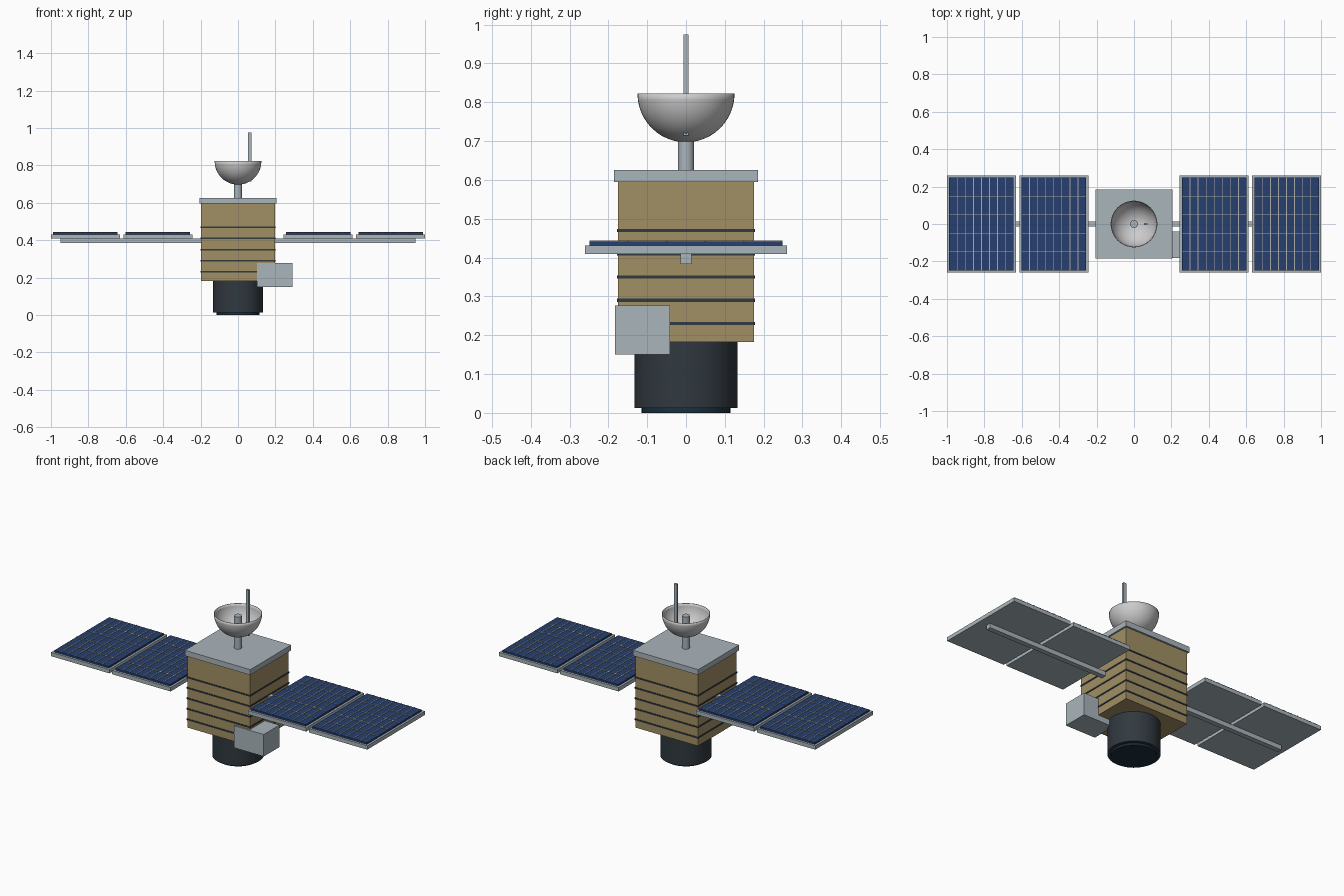
import bpy, bmesh, math
from mathutils import Matrix, Vector

if "Cube" in bpy.data.objects:
    bpy.data.objects.remove(bpy.data.objects["Cube"])


def material(name, rgb):
    m = bpy.data.materials.new(name)
    m.diffuse_color = (*rgb, 1)
    m.use_nodes = True
    m.node_tree.nodes["Principled BSDF"].inputs["Base Color"].default_value = m.diffuse_color
    return m


GOLD = material("gold_foil", (0.36, 0.28, 0.13))
METAL = material("pale_metal", (0.40, 0.46, 0.50))
DARK = material("dark_casing", (0.03, 0.04, 0.05))
GLASS = material("lens_glass", (0.01, 0.03, 0.05))
BLUE = material("solar_blue", (0.02, 0.05, 0.16))
LINE = material("cell_line", (0.42, 0.42, 0.38))
WHITE = material("dish_white", (0.72, 0.73, 0.72))


def finish(bm, name, mat, smooth=False):
    me = bpy.data.meshes.new(name)
    bm.to_mesh(me)
    bm.free()
    ob = bpy.data.objects.new(name, me)
    bpy.context.collection.objects.link(ob)
    me.materials.append(mat)
    if smooth:
        bpy.ops.object.select_all(action='DESELECT')
        ob.select_set(True)
        bpy.context.view_layer.objects.active = ob
        bpy.ops.object.shade_smooth_by_angle(angle=math.radians(35))
    return ob


def boxes(name, mat, *spans):
    """Each span is (x0, x1, y0, y1, z0, z1)."""
    bm = bmesh.new()
    for x0, x1, y0, y1, z0, z1 in spans:
        mid = Vector((x0 + x1, y0 + y1, z0 + z1)) / 2
        size = Matrix.Diagonal((x1 - x0, y1 - y0, z1 - z0, 1))
        bmesh.ops.create_cube(bm, size=1, matrix=Matrix.Translation(mid) @ size)
    return finish(bm, name, mat)


def cylinder(name, mat, r, z0, z1, sides=48):
    bm = bmesh.new()
    bmesh.ops.create_cone(bm, cap_ends=True, segments=sides, radius1=r, radius2=r,
                          depth=z1 - z0, matrix=Matrix.Translation((0, 0, (z0 + z1) / 2)))
    return finish(bm, name, mat, True)


# Main body, roof plate and dark foil seams
boxes("body", GOLD, (-.198, .198, -.175, .175, .183, .597))
boxes("roof_plate", METAL, (-.207, .207, -.185, .185, .595, .626))
for i in range(5):
    z = .23 + .06 * i
    boxes(f"body_seam_{i + 1}", DARK, (-.201, .201, -.178, .178, z - .004, z + .004))

# Telescope barrel and lens underneath
cylinder("barrel", DARK, .133, .012, .19)
cylinder("lens", GLASS, .114, 0, .02)

# Equipment box on the lower corner
boxes("equipment_box", METAL, (.102, .291, -.183, -.041, .151, .277))

# Solar wings: boom, framed panels and cell grid
for side, s in (("left", -1), ("right", 1)):
    a, b = sorted((s * .19, s * .95))
    boxes(f"{side}_boom", METAL, (a, b, -.014, .014, .384, .41))
    for label, cx in (("inner", .429), ("outer", .8155)):
        c, w, h = s * cx, .1845, .26
        boxes(f"{side}_{label}_panel_frame", METAL, (c - w, c + w, -h, h, .409, .431))
        w, h = w - .012, h - .012
        boxes(f"{side}_{label}_solar_cells", BLUE, (c - w, c + w, -h, h, .43, .441))
        lines = []
        for i in range(1, 8):
            x = c - w + 2 * w * i / 8
            lines.append((x - .002, x + .002, -h, h, .44, .4435))
        for j in range(1, 5):
            y = -h + 2 * h * j / 5
            lines.append((c - w, c + w, y - .002, y + .002, .44, .443))
        boxes(f"{side}_{label}_cell_lines", LINE, *lines)

# Dish mast and feed, hemispherical dish, whip antenna
cylinder("dish_mast", METAL, .021, .62, .81, 24)
bm = bmesh.new()
bmesh.ops.create_uvsphere(bm, u_segments=48, v_segments=24, radius=.125,
                          matrix=Matrix.Translation((0, 0, .822)))
bmesh.ops.delete(bm, geom=[v for v in bm.verts if v.co.z > .8225], context='VERTS')
dish = finish(bm, "dish", WHITE, True)
shell = dish.modifiers.new("thickness", 'SOLIDIFY')
shell.thickness = .003
shell.offset = -1
boxes("whip_antenna", METAL, (.054, .072, -.006, .006, .714, .975))
